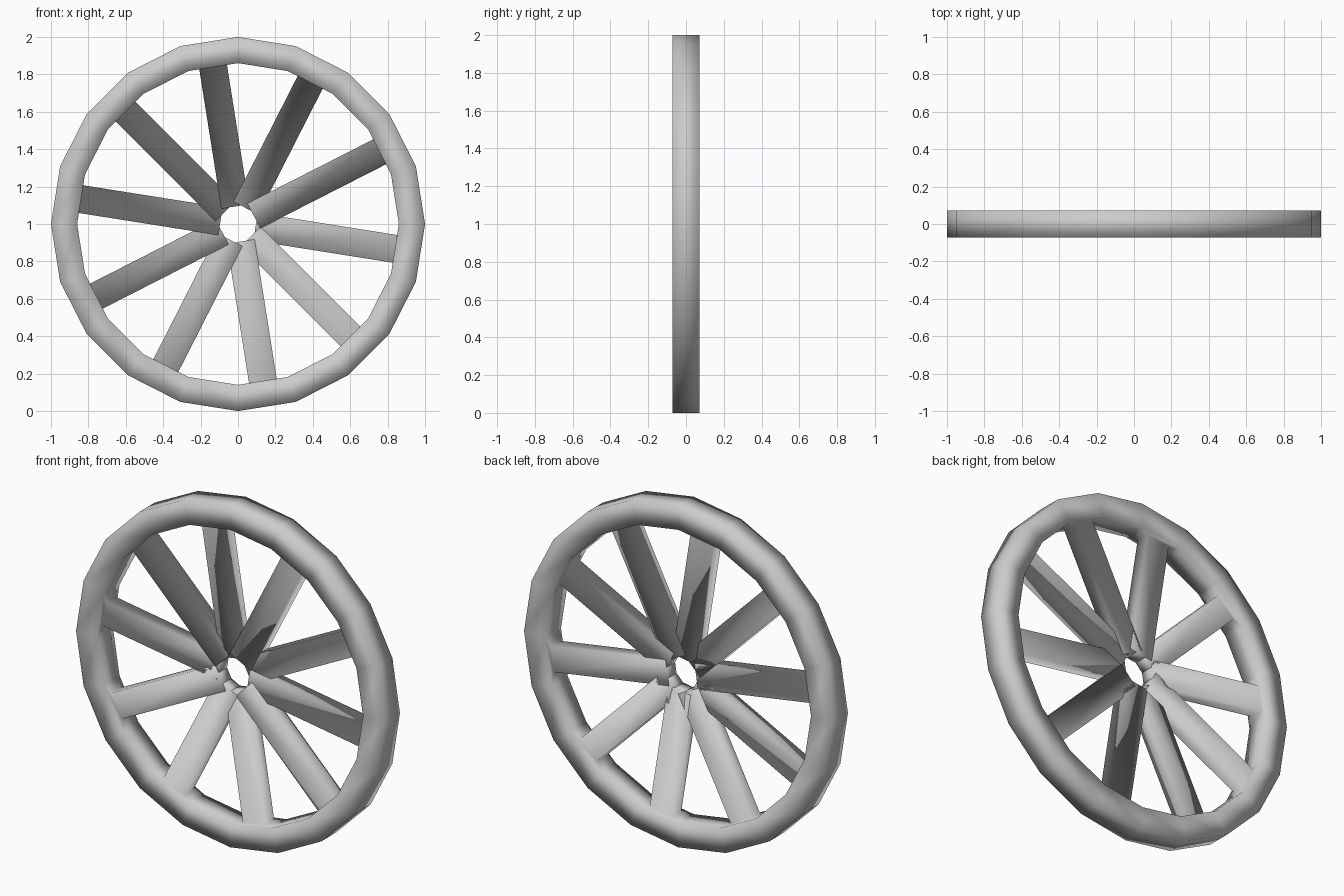
import bpy, bmesh, math
from mathutils import Vector

if "Cube" in bpy.data.objects:
    bpy.data.objects.remove(bpy.data.objects["Cube"])

SIDES = 20            # rim segments
R_OUT, R_IN = 1.0, 0.86
HALF = 0.071          # half rim depth
HUB = 0.095           # radius where the spokes stop
SPOKE_SCALE = 0.557   # spoke section relative to an inner rim face

bm = bmesh.new()

# Rim: square section swept around the y axis
profile = [(R_OUT, -HALF), (R_OUT, HALF), (R_IN, HALF), (R_IN, -HALF)]
rings = []
for i in range(SIDES):
    a = 2 * math.pi * i / SIDES
    rings.append([bm.verts.new((r * math.cos(a), y, 1 + r * math.sin(a))) for r, y in profile])
inner = []
for i in range(SIDES):
    p, q = rings[i], rings[(i + 1) % SIDES]
    for j in range(4):
        k = (j + 1) % 4
        f = bm.faces.new((p[j], p[k], q[k], q[j]))
        if j == 2:
            inner.append(f)
bmesh.ops.recalc_face_normals(bm, faces=bm.faces[:])

# Spokes: shrink every second inner face and pull it towards the centre
length = R_IN * math.cos(math.pi / SIDES) - HUB
for face in inner[1::2]:
    c = face.calc_center_median()
    inward = (Vector((0, 0, 1)) - c).normalized()
    corners = [v.co.copy() for v in face.verts]
    bmesh.ops.inset_individual(bm, faces=[face], thickness=0.01)
    for v, co in zip(face.verts, [v.co.copy() for v in face.verts]):
        near = min(corners, key=lambda p: (p - co).length)
        v.co = c + (near - c) * SPOKE_SCALE
    tip = bmesh.ops.extrude_discrete_faces(bm, faces=[face])["faces"][0]
    for v in tip.verts:
        v.co += inward * length

for f in bm.faces:
    f.smooth = True
mesh = bpy.data.meshes.new("spoked_wheel")
bm.to_mesh(mesh)
bm.free()
wheel = bpy.data.objects.new("spoked_wheel", mesh)
bpy.context.collection.objects.link(wheel)
